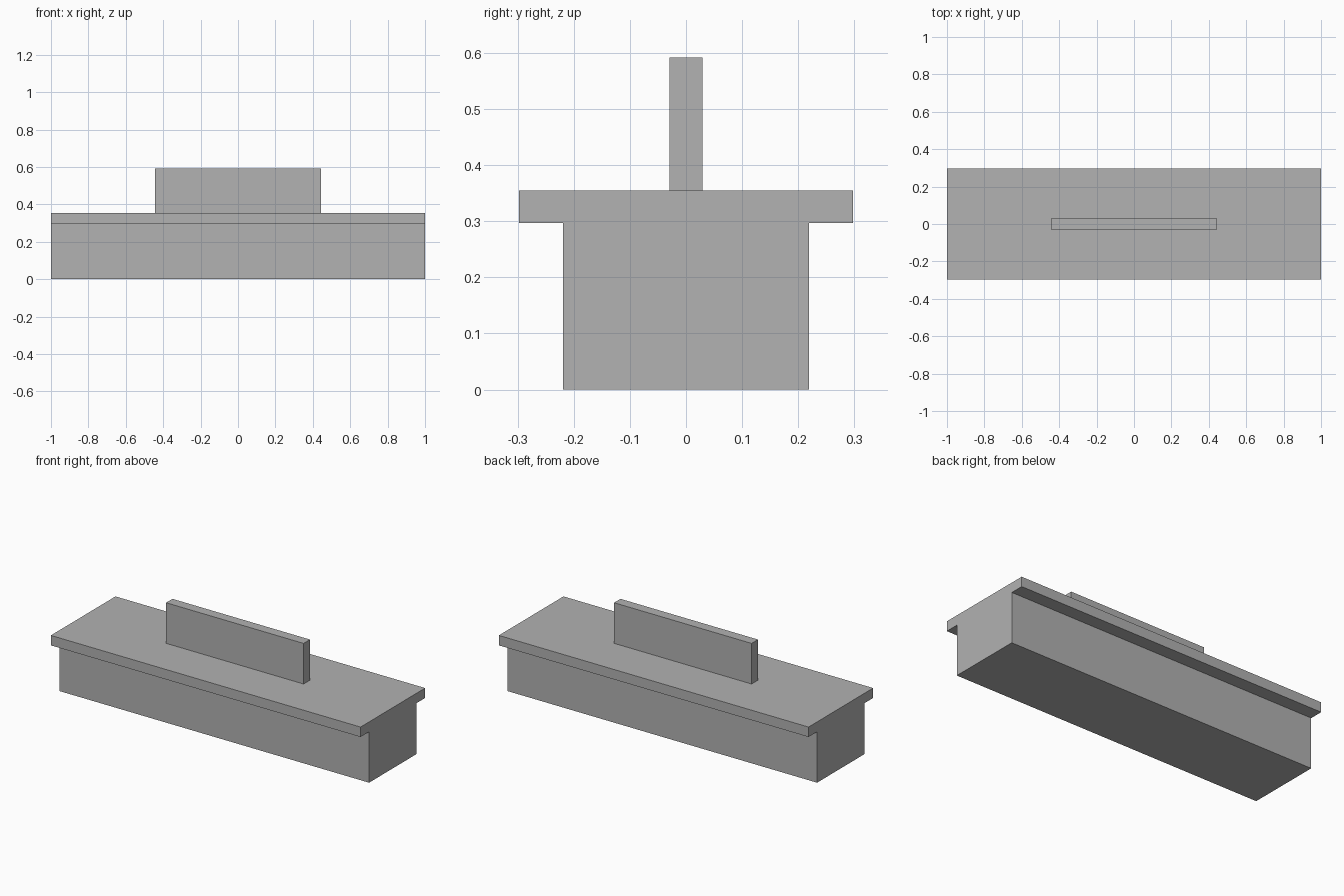
import bpy

if "Cube" in bpy.data.objects:
    bpy.data.objects.remove(bpy.data.objects["Cube"])

grey = bpy.data.materials.new("grey")
grey.diffuse_color = (0.445, 0.445, 0.445, 1)
grey.use_nodes = True
grey.node_tree.nodes["Principled BSDF"].inputs["Base Color"].default_value = grey.diffuse_color


def box(name, width, depth, bottom, top):
    """Box centred on x and y, spanning bottom to top in z."""
    bpy.ops.mesh.primitive_cube_add(size=1, location=(0, 0, (bottom + top) / 2))
    obj = bpy.context.object
    obj.name = name
    obj.scale = (width, depth, top - bottom)
    bpy.ops.object.transform_apply(location=False, rotation=False, scale=True)
    obj.data.materials.append(grey)
    return obj


# Long base block
box("base", 2.0, 0.438, 0, 0.297)
# Overhanging slab, flush with the base at both ends
box("top_slab", 2.0, 0.596, 0.297, 0.355)
# Thin upright panel in the middle of the slab
box("upright_panel", 0.888, 0.059, 0.355, 0.592)
